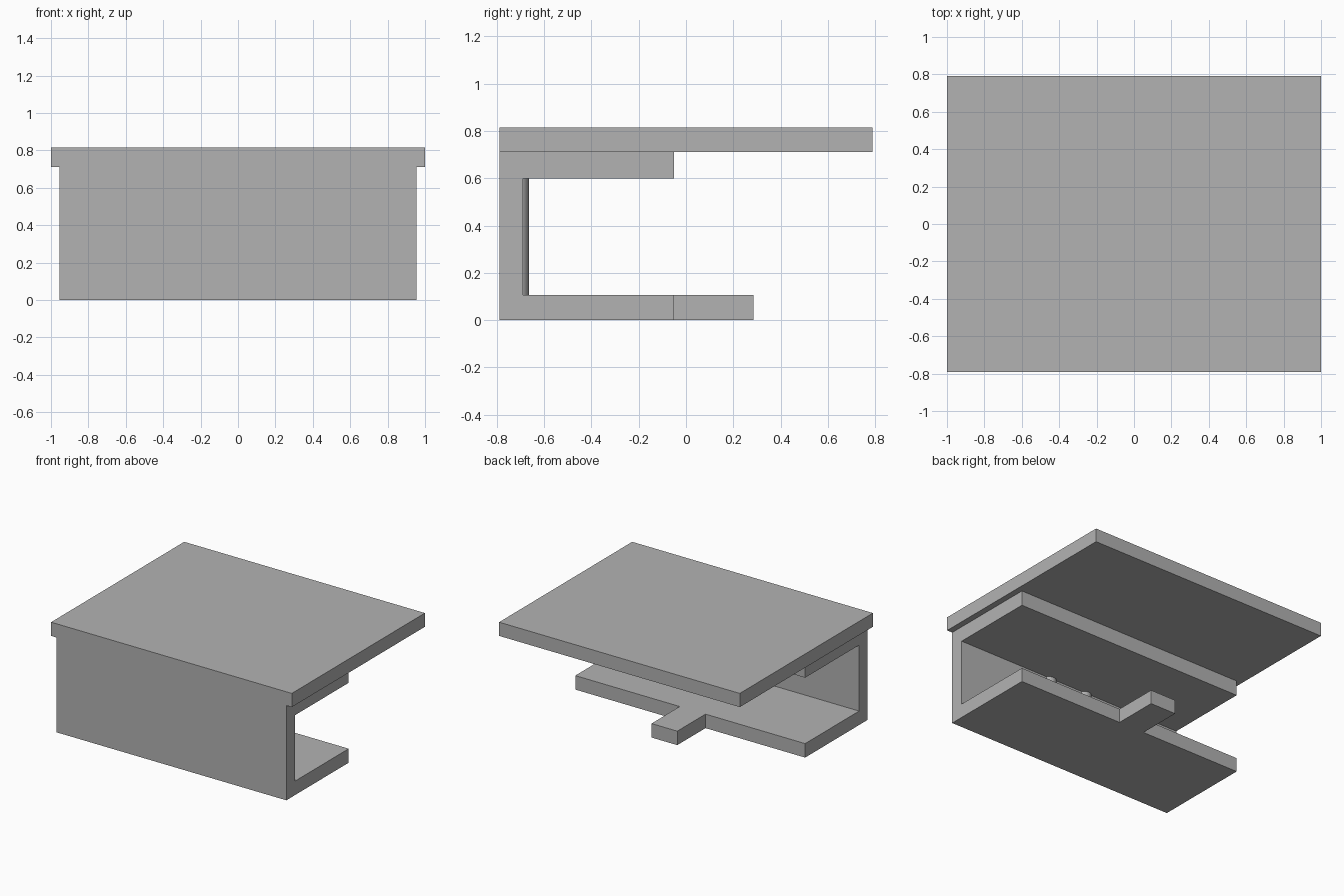
import bpy

cube = bpy.data.objects.get("Cube")
if cube:
    bpy.data.objects.remove(cube, do_unlink=True)

# Single plain grey
grey = bpy.data.materials.new("plain_grey")
grey.use_nodes = True
colour = (0.448, 0.448, 0.448, 1)
grey.diffuse_color = colour
grey.node_tree.nodes["Principled BSDF"].inputs["Base Color"].default_value = colour


def build(name, verts, faces):
    mesh = bpy.data.meshes.new(name)
    mesh.from_pydata(verts, [], faces)
    mesh.materials.append(grey)
    obj = bpy.data.objects.new(name, mesh)
    bpy.context.collection.objects.link(obj)
    return obj


def extrude(name, outline, place, reverse=False):
    """Prism between the two ends given by place(a, b, end)."""
    n = len(outline)
    verts = [place(a, b, end) for end in (0, 1) for a, b in outline]
    faces = [tuple(reversed(range(n))), tuple(range(n, 2 * n))]
    faces += [(i, (i + 1) % n, (i + 1) % n + n, i + n) for i in range(n)]
    return build(name, verts, faces)


FRONT, WALL, EDGE, TAB, BACK = -0.79, -0.69, -0.05, 0.285, 0.79
FLOOR, CEILING, SHELF, TOP = 0.105, 0.60, 0.712, 0.815
HALF = 0.955

# C-shaped body, its side profile extruded across x
profile = [(FRONT, 0), (EDGE, 0), (EDGE, FLOOR), (WALL, FLOOR),
           (WALL, CEILING), (EDGE, CEILING), (EDGE, SHELF), (FRONT, SHELF)]
extrude("body", profile, lambda y, z, end: (HALF * (2 * end - 1), y, z))

# Overhanging top plate
plate = [(-1, FRONT), (1, FRONT), (1, BACK), (-1, BACK)]
extrude("top_plate", plate, lambda x, y, end: (x, y, TOP if end else SHELF))

# Tab on the back edge of the floor
left, right = 0.087, -0.127
tab = [(right, EDGE), (left, EDGE), (left, TAB), (right, TAB)]
extrude("floor_tab", tab, lambda x, y, end: (x, y, FLOOR * end))

# Two round posts half sunk into the inside of the front wall
for side, x in (("left", 0.155), ("right", -0.155)):
    bpy.ops.mesh.primitive_cylinder_add(
        vertices=32, radius=0.05, depth=CEILING - FLOOR,
        location=(x, -0.715, (CEILING + FLOOR) / 2))
    post = bpy.context.object
    post.name = side + "_post"
    post.data.materials.append(grey)
    bpy.ops.object.shade_smooth_by_angle()
